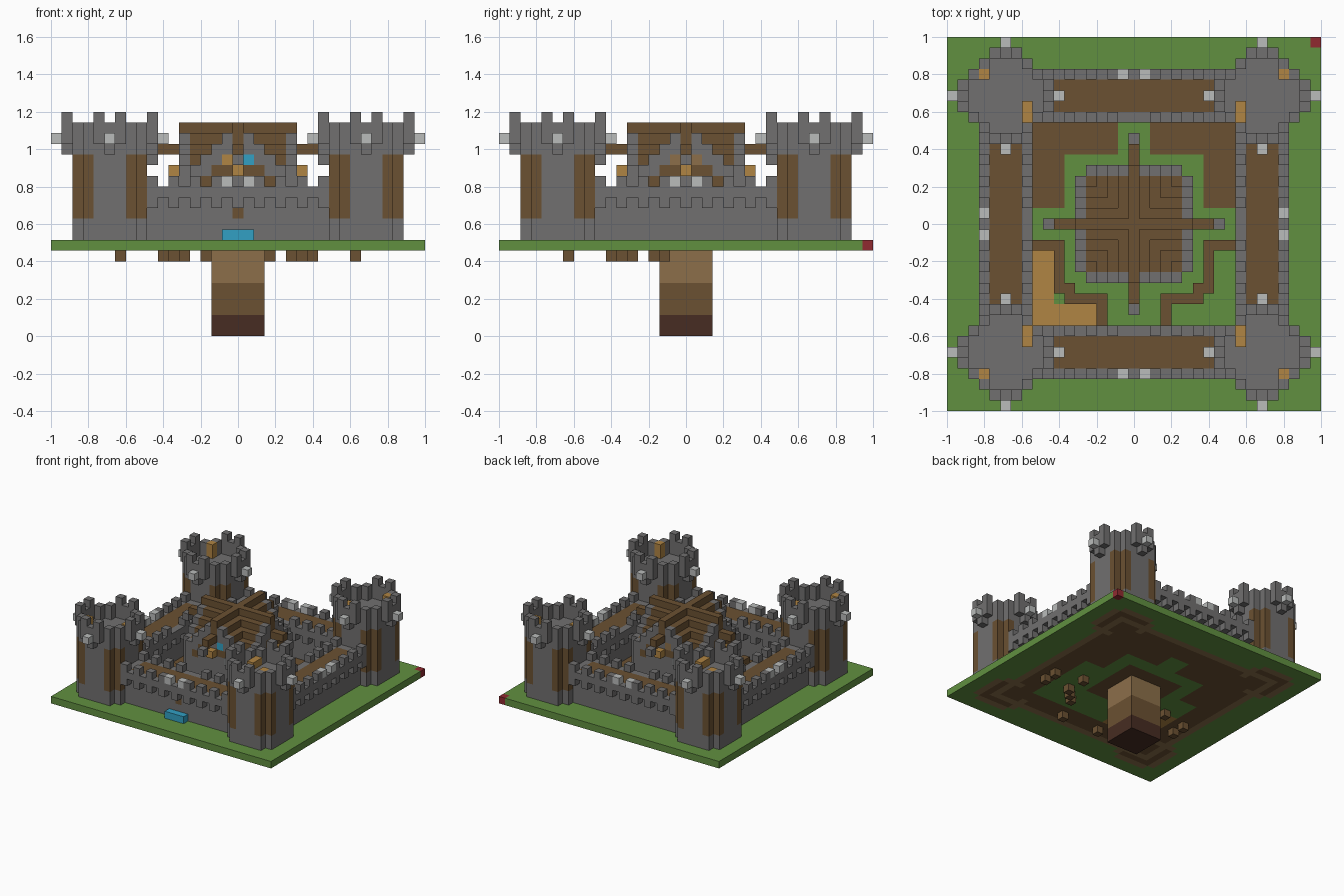
import bpy, bmesh

V = 2 / 35  # edge of one block; x and y count from the centre, z from the bottom

if "Cube" in bpy.data.objects:
    bpy.data.objects.remove(bpy.data.objects["Cube"], do_unlink=True)

COLOURS = {
    "stone": "717070", "grass": "619040", "wood": "6B5132", "straw": "B08543",
    "light_earth": "8C6F4A", "dark_earth": "472C22", "pale_stone": "BABCBB",
    "water": "32A0C4", "red": "902A30",
}


def linear(code):
    parts = [int(code[i:i + 2], 16) / 255 for i in (0, 2, 4)]
    return [((c + 0.055) / 1.055) ** 2.4 for c in parts] + [1]


materials = {}
for name, code in COLOURS.items():
    mat = bpy.data.materials.new(name)
    mat.use_nodes = True
    mat.diffuse_color = linear(code)
    bsdf = mat.node_tree.nodes["Principled BSDF"]
    bsdf.inputs["Base Color"].default_value = linear(code)
    bsdf.inputs["Roughness"].default_value = 0.9
    materials[name] = mat

cells = {}


def span(a):
    """A number is one block, a pair is an inclusive range."""
    return (a,) if isinstance(a, int) else range(a[0], a[1] + 1)


def put(part, colour, xs, ys, zs, turns=0):
    for x in span(xs):
        for y in span(ys):
            for z in span(zs):
                a, b = x, y
                for _ in range(turns):
                    a, b = -b, a
                cells[a, b, z] = (part, colour)


def disk(x, y, r):
    return max(abs(x), abs(y)) <= r and abs(x) + abs(y) <= 5


# Column of earth layers below the ground
put("earth_column", "dark_earth", (-2, 2), (-2, 2), (0, 1))
put("earth_column", "wood", (-2, 2), (-2, 2), (2, 4))
put("earth_column", "light_earth", (-2, 2), (-2, 2), (5, 7))

# Buried posts
for s in (-1, 1):
    for x, y in ((7, -2), (7, -5), (6, -6), (5, -7), (3, -11), (11, -3), (11, -5)):
        put("buried_posts", "wood", s * x, y, 7)


# Ground: grass outside, earth under the walls, a patterned courtyard
def ground_colour(x, y):
    ax, ay = abs(x), abs(y)
    far = max(ax, ay)
    tower = disk(ax - 12, ay - 12, 3)
    if x == y == 17:
        return "red"
    if far > 13 and not tower:
        return "grass"
    if far >= 10 or tower:
        rim = far == 13 or tower and max(abs(ax - 12), abs(ay - 12)) == 3
        return "light_earth" if rim and far >= 12 else "wood"
    if far <= 4:
        return "wood"
    if (y >= 7 and ax >= 2) or (y >= 2 and ax >= 7):
        return "wood"
    if x < 0 and y <= -3 and (ax >= 8 or (y <= -8 and ax >= 3)):
        return "straw"
    return "grass"


for x in range(-17, 18):
    for y in range(-17, 18):
        put("ground", ground_colour(x, y), x, y, 8)

# Courtyard fences
for s in (-1, 1):
    for x in (7, 8, 9):
        put("fence", "wood", s * x, -2, 9)
    put("fence", "wood", s * 7, (-6, -3), 9)
    for x in (3, 4, 5, 6):
        put("fence", "wood", s * x, -7, 9)
    put("fence", "wood", s * 6, -6, 9)
    put("fence", "wood", s * 3, (-9, -8), 9)

# Four curtain walls with walkway, corbels and merlons on both edges
for t in range(4):
    put("curtain_wall", "stone", (-9, 9), (-13, -11), (9, 13), t)
    put("curtain_wall", "wood", (-7, 7), (-13, -11), 13, t)
    for edge in (-14, -10):
        put("parapet", "stone", (-9, 9), edge, 13, t)
        for x in range(-8, 9, 2):
            put("parapet", "stone", x, edge, 12, t)
            if x:
                put("parapet", "stone", x, edge, 14, t)
    for x in (-1, 1):
        put("wall_lights", "pale_stone", x, -14, 14, t)

# Water gate in the front wall
put("water_gate", "water", (-1, 1), (-14, -13), 9)
put("water_gate", "wood", 0, -13, 11)

# Four corner towers
for t in range(4):
    for dx in range(-4, 5):
        for dy in range(-4, 5):
            x, y = dx - 12, dy - 12
            far, near = max(abs(dx), abs(dy)), min(abs(dx), abs(dy))
            if not disk(dx, dy, 4):
                continue
            if far <= 3:
                put("tower", "stone", x, y, (9, 17), t)
                if far == 3 and near == 2:
                    put("tower", "wood", x, y, (11, 16), t)
            if far == 4 and near == 0:
                put("tower_corbels", "stone", x, y, 17, t)
            if far == 4 or far + near == 5:
                put("tower_parapet", "stone", x, y, (18, 19), t)
            if far == 4 and near == 1:
                put("tower_parapet", "stone", x, y, 20, t)
    for dx, dy in ((0, -5), (0, 5), (-5, 0), (5, 0)):
        put("tower_lights", "pale_stone", dx - 12, dy - 12, 18, t)
    put("tower_torches", "straw", -14, -14, (18, 19), t)
for s in (-1, 1):
    for u in (-1, 1):
        for y in (10, 11):
            put("tower_torches", "straw", s * 10, u * y, 18)

# Keep: stone body under a crossed, stepped wooden roof
for x in range(-4, 5):
    for y in range(-4, 5):
        top = 19 - min(abs(x), abs(y))
        put("keep_body", "stone", x, y, (9, top - 1))
        put("keep_roof", "wood", x, y, top)

# Gable ends, ridge beams and hanging lamps on each side of the keep
for t in range(4):
    put("keep_gable", "stone", (-4, 4), -5, (9, 15), t)
    for step in (1, 2, 3):
        put("keep_gable", "stone", (-step, step), -5, 19 - step, t)
    for x in (-2, -1, 1, 2):
        put("keep_gable", "wood", x, -5, 15, t)
    put("roof_beam", "wood", 0, -5, (17, 19), t)
    put("roof_beam", "wood", 0, (-7, -6), 17, t)
    put("roof_beam", "stone", 0, -8, 16, t)
    put("keep_lamps", "straw", 0, -6, 15, t)
    for s in (-1, 1):
        put("keep_eave_blocks", "wood", 3 * s, -5, 14, t)
        put("keep_windows", "light_earth", s, -5, 16, t)
put("keep_windows", "straw", -1, -5, 16)
put("keep_windows", "water", 1, -5, 16)

# Each face direction: the axis, the sign and its two side axes
SIDES = [(axis, sign) for axis in range(3) for sign in (-1, 1)]


def build(part):
    """Turn the blocks of one part into a mesh of its exposed faces."""
    names = sorted({c for p, c in cells.values() if p == part})
    bm = bmesh.new()
    verts = {}

    def corner(key):
        if key not in verts:
            x, y, z = key
            verts[key] = bm.verts.new(((x - 0.5) * V, (y - 0.5) * V, z * V))
        return verts[key]

    for cell, (owner, colour) in cells.items():
        if owner != part:
            continue
        for axis, sign in SIDES:
            beside = list(cell)
            beside[axis] += sign
            if tuple(beside) in cells:
                continue
            ring = []
            for i, j in ((0, 0), (1, 0), (1, 1), (0, 1)):
                key = list(cell)
                key[axis] += sign > 0
                key[(axis + 1) % 3] += i
                key[(axis + 2) % 3] += j
                ring.append(corner(tuple(key)))
            face = bm.faces.new(ring if sign > 0 else ring[::-1])
            face.material_index = names.index(colour)
    mesh = bpy.data.meshes.new(part)
    bm.to_mesh(mesh)
    bm.free()
    for name in names:
        mesh.materials.append(materials[name])
    bpy.context.collection.objects.link(bpy.data.objects.new(part, mesh))


for part in sorted({p for p, c in cells.values()}):
    build(part)
